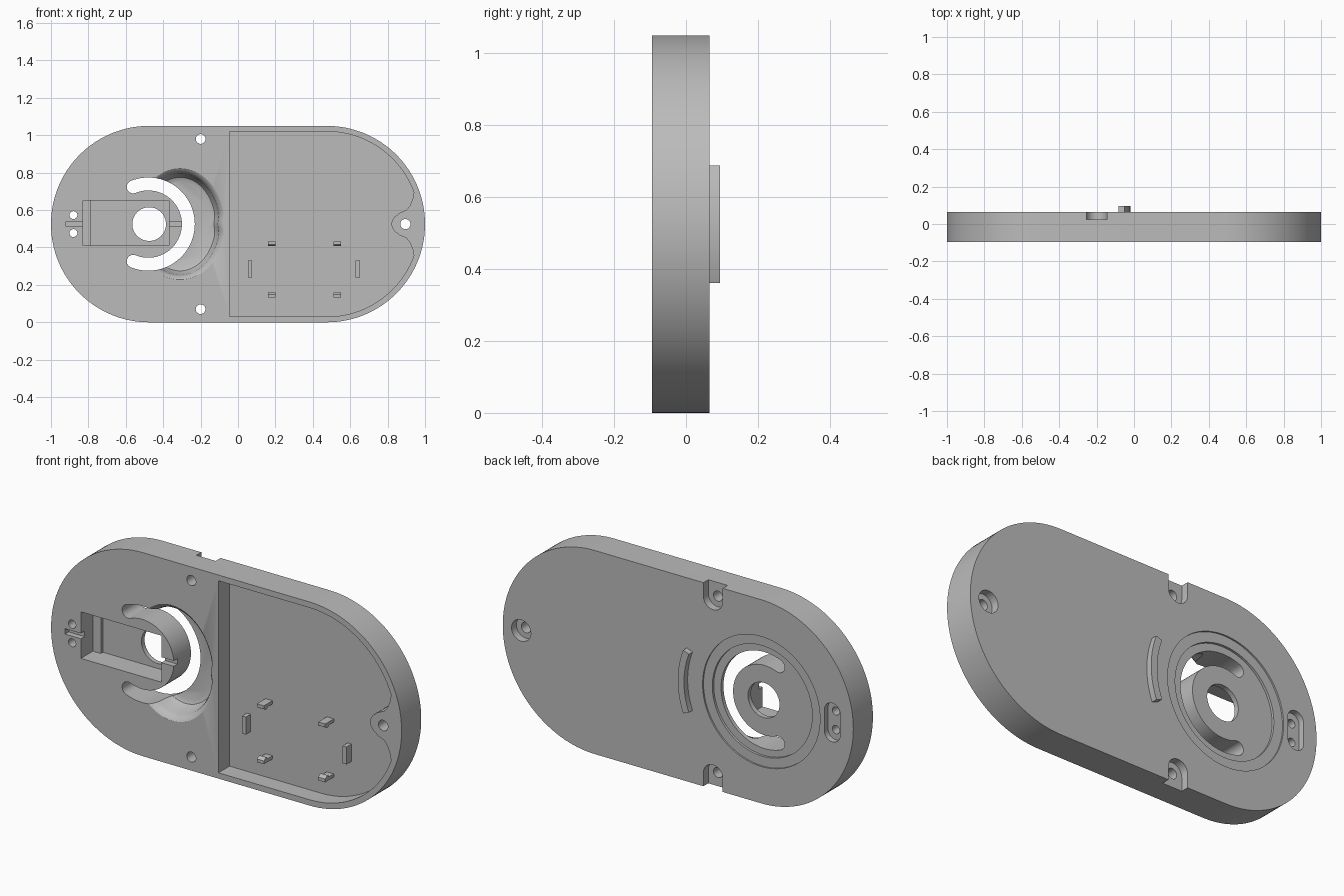
import bpy
import bmesh
from math import sin, cos, pi, radians, exp

cube = bpy.data.objects.get("Cube")
if cube:
    bpy.data.objects.remove(cube, do_unlink=True)

# One grey plastic
grey = bpy.data.materials.new("grey_plastic")
grey.use_nodes = True
colour = (0.5, 0.5, 0.5, 1)
grey.diffuse_color = colour
grey.node_tree.nodes["Principled BSDF"].inputs["Base Color"].default_value = colour

FRONT, BACK, FLOOR = -0.095, 0.065, -0.005
MID = 0.525          # height of the long axis
DIAL = -0.475        # x of the round centre
END = 0.475          # x of the other rounded end


def loft(name, rings):
    """Closed skin through rings of equal point count."""
    bm = bmesh.new()
    loops = [[bm.verts.new(p) for p in ring] for ring in rings]
    n = len(loops[0])
    for a, b in zip(loops, loops[1:]):
        for i in range(n):
            j = (i + 1) % n
            bm.faces.new((a[i], a[j], b[j], b[i]))
    bm.faces.new(loops[0][::-1])
    bm.faces.new(loops[-1])
    bmesh.ops.recalc_face_normals(bm, faces=bm.faces)
    mesh = bpy.data.meshes.new(name)
    bm.to_mesh(mesh)
    bm.free()
    mesh.materials.append(grey)
    obj = bpy.data.objects.new(name, mesh)
    bpy.context.scene.collection.objects.link(obj)
    return obj


def prism(name, outline, y0, y1):
    return loft(name, [[(x, y, z) for x, z in outline] for y in (y0, y1)])


def arc(x, z, r, start, end, steps=32):
    angles = [radians(start + (end - start) * i / steps) for i in range(steps + 1)]
    return [(x + r * cos(a), z + r * sin(a)) for a in angles]


def circle(x, z, r, steps=64):
    return arc(x, z, r, 0, 360, steps)[:-1]


def rect(x0, x1, z0, z1):
    return [(x0, z0), (x1, z0), (x1, z1), (x0, z1)]


def band(x, z, r_in, r_out, half, steps=48):
    """Curved slot outline with round ends."""
    mid, w = (r_in + r_out) / 2, (r_out - r_in) / 2
    a = radians(half)
    top = arc(x + mid * cos(a), z + mid * sin(a), w, half, half + 180, 12)
    bottom = arc(x + mid * cos(a), z - mid * sin(a), w, 180 - half, 360 - half, 12)
    return (arc(x, z, r_out, -half, half, steps)[:-1] + top
            + arc(x, z, r_in, half, -half, steps)[1:-1] + bottom[:-1])


def cut(target, cutter):
    cutter.hide_render = True
    mod = target.modifiers.new("cut", "BOOLEAN")
    mod.operation = "DIFFERENCE"
    mod.solver = "EXACT"
    mod.object = cutter
    bpy.context.view_layer.objects.active = target
    bpy.ops.object.modifier_apply(modifier=mod.name)
    bpy.data.objects.remove(cutter, do_unlink=True)


# Stadium-shaped plate
body = prism("base_plate", arc(END, MID, 0.525, -90, 90, 64)
             + arc(-END, MID, 0.525, 90, 270, 64), FRONT, BACK)


def carve(outline, y0, y1):
    cut(body, prism("cutter", outline, y0, y1))


OUT_F, OUT_B = FRONT - 0.02, BACK + 0.02

# Large front compartment, wrapping a lug around the end screw hole
lower = arc(END, MID, 0.495, -90, -20, 40) + [(0.934, 0.39), (0.92, 0.425), (0.9, 0.45)]
lower += [(0.865, 0.465), (0.838, 0.485), (0.823, 0.508)]
upper = [(x, 2 * MID - z) for x, z in reversed(lower)]
carve([(-0.045, 0.03)] + lower + [(0.82, MID)] + upper + [(-0.045, 2 * MID - 0.03)],
      OUT_F, FLOOR)

# Flared scoop beside the round island
rings = []
for y, rx, rz in ((-0.1, 0.25, 0.305), (-0.092, 0.235, 0.293), (-0.08, 0.222, 0.28),
                  (-0.06, 0.212, 0.272), (-0.01, 0.205, 0.264), (0.015, 0.19, 0.25),
                  (0.025, 0.165, 0.23)):
    ring = []
    for i in range(96):
        a = -pi + 2 * pi * i / 96
        pinch = 1 - 0.05 * exp(-(a / 0.12) ** 2)
        ring.append((-0.31 + rx * pinch * cos(a), y, MID + rz * sin(a)))
    rings.append(ring)
scoop = loft("scoop_cutter", rings)
cut(scoop, prism("island_cutter", circle(DIAL, MID, 0.182, 96), -0.2, 0.2))
cut(body, scoop)

# Stepped round recess on the back, then the curved through slot
carve(circle(DIAL, MID, 0.335, 96), BACK - 0.008, OUT_B)
carve(circle(DIAL, MID, 0.285, 96), BACK - 0.02, OUT_B)
carve(band(DIAL - 0.005, MID, 0.18, 0.249, 112), OUT_F, OUT_B)

# Rectangular well with a shelf, centre hole and rod grooves
carve(rect(-0.83, -0.37, 0.41, 0.65), OUT_F, 0.003)
carve(rect(-0.785, -0.37, 0.41, 0.65), -0.02, 0.02)
carve(circle(DIAL, MID, 0.09), OUT_F, OUT_B)
for x0, x1 in ((-0.92, -0.82), (-0.38, -0.28)):
    carve(rect(x0, x1, MID - 0.014, MID + 0.014), OUT_F, FRONT + 0.03)

# Pin holes and their pill-shaped recess on the back
for side in (-1, 1):
    carve(circle(-0.88, MID + side * 0.048, 0.021, 32), OUT_F, OUT_B)
carve(arc(-0.88, MID + 0.055, 0.045, 0, 180, 20)
      + arc(-0.88, MID - 0.055, 0.045, 180, 360, 20), BACK - 0.03, OUT_B)

# Screw holes: two edge notches and one round counterbore
for side in (-1, 1):
    z = MID + side * 0.455
    carve(circle(-0.2, z, 0.026, 32), OUT_F, OUT_B)
    edge = z + side * 0.15
    carve(arc(-0.2, z, 0.055, 0, -180 * side, 24)
          + [(-0.255, edge), (-0.145, edge)], BACK - 0.04, OUT_B)
carve(circle(0.895, MID, 0.027, 32), OUT_F, OUT_B)
carve(circle(0.895, MID, 0.055, 48), BACK - 0.04, OUT_B)

parts = [body]

# Curved stop rib on the back
parts.append(prism("back_stop_rib", arc(DIAL, MID, 0.455, -21, 21)
                   + arc(DIAL, MID, 0.42, 21, -21), BACK - 0.01, 0.095))

# Hooked clips and side guides inside the compartment
for x, column in ((0.18, "left"), (0.53, "right")):
    for z, inward, row in ((0.42, -1, "upper"), (0.145, 1, "lower")):
        name = f"{row}_{column}_clip"
        z_out, z_in, z_lip = (z - inward * 0.013, z + inward * 0.004, z + inward * 0.013)
        profile = [(FLOOR + 0.01, z_out), (-0.075, z_out), (-0.075, z_in),
                   (-0.06, z_lip), (-0.05, z_lip), (-0.045, z_in), (FLOOR + 0.01, z_in)]
        parts.append(loft(name, [[(x + dx, y, h) for y, h in profile]
                                 for dx in (-0.02, 0.02)]))
for x, column in ((0.065, "left"), (0.64, "right")):
    parts.append(prism(f"{column}_guide", rect(x - 0.011, x + 0.011, 0.24, 0.33),
                       -0.045, FLOOR + 0.01))

# Smooth the curved walls, keep edges crisp
bpy.ops.object.select_all(action="DESELECT")
for part in parts:
    part.select_set(True)
bpy.context.view_layer.objects.active = body
bpy.ops.object.shade_smooth_by_angle(angle=radians(30))
